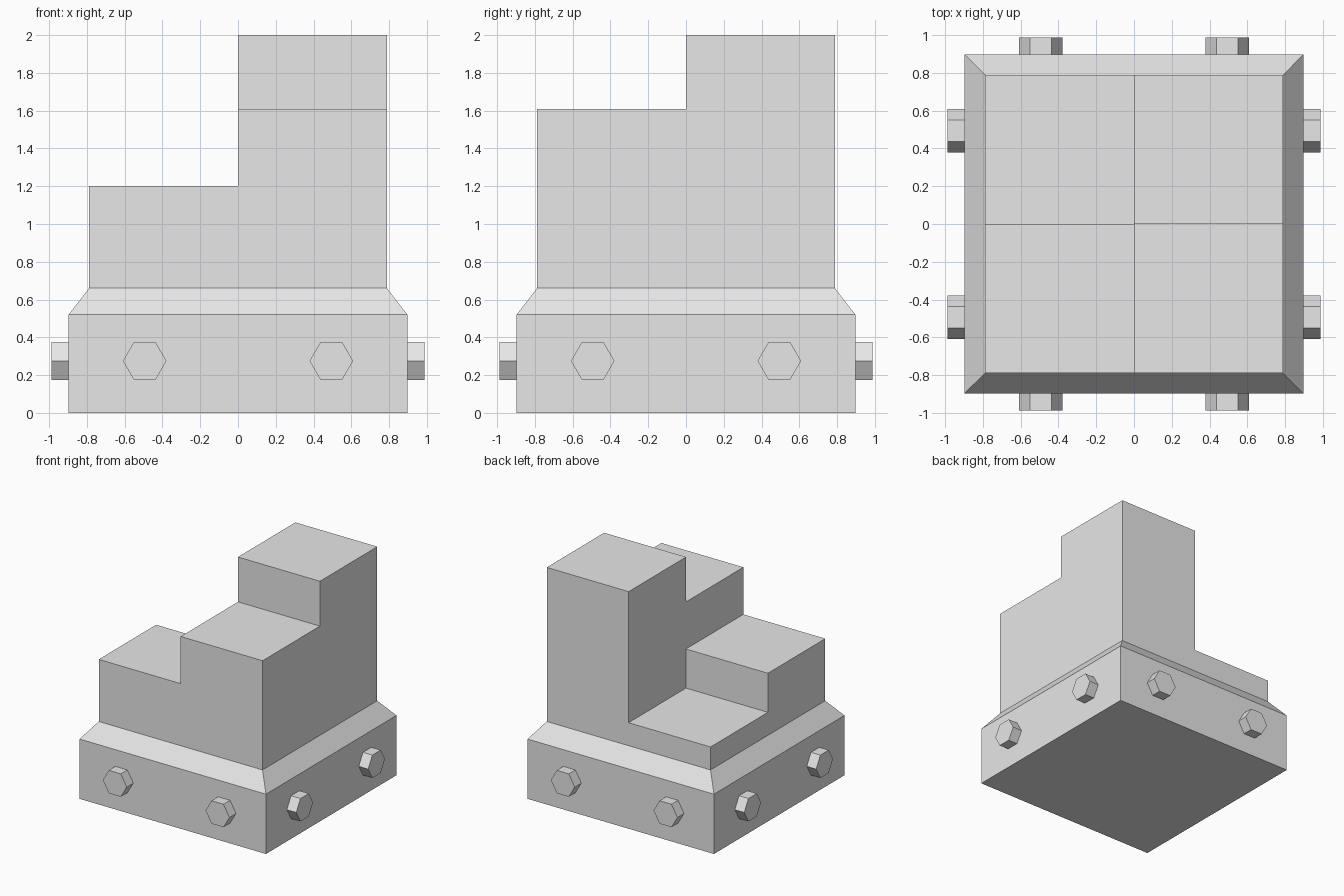
import bpy, bmesh, math
from mathutils import Matrix

if "Cube" in bpy.data.objects:
    bpy.data.objects.remove(bpy.data.objects["Cube"])

grey = bpy.data.materials.new("light grey")
grey.diffuse_color = (0.8, 0.8, 0.8, 1)
grey.use_nodes = True
grey.node_tree.nodes["Principled BSDF"].inputs["Base Color"].default_value = grey.diffuse_color

BASE, TOP = 0.897, 0.788           # half widths of plinth and stepped block
BASE_Z, BEVEL_Z = 0.52, 0.66


def finish(name, bm):
    bmesh.ops.recalc_face_normals(bm, faces=bm.faces)
    mesh = bpy.data.meshes.new(name)
    bm.to_mesh(mesh)
    bm.free()
    mesh.materials.append(grey)
    obj = bpy.data.objects.new(name, mesh)
    bpy.context.collection.objects.link(obj)
    return obj


def box(bm, x0, x1, y0, y1, z0, z1):
    m = Matrix.Translation(((x0 + x1) / 2, (y0 + y1) / 2, (z0 + z1) / 2))
    m = m @ Matrix.Diagonal((x1 - x0, y1 - y0, z1 - z0, 1))
    return bmesh.ops.create_cube(bm, size=1, matrix=m)["verts"]


# Plinth: square slab whose top is extruded into a sloping shoulder
bm = bmesh.new()
box(bm, -BASE, BASE, -BASE, BASE, 0, BASE_Z)
top = max(bm.faces, key=lambda f: f.calc_center_median().z)
new = bmesh.ops.extrude_face_region(bm, geom=[top])["geom"]
for v in [g for g in new if isinstance(g, bmesh.types.BMVert)]:
    v.co = (math.copysign(TOP, v.co.x), math.copysign(TOP, v.co.y), BEVEL_Z)
if top.is_valid:
    bm.faces.remove(top)
finish("plinth", bm)

# Four square columns climbing around the centre like a spiral stair
columns = [("back_left_step", -1, 1, 0.86), ("front_left_step", -1, -1, 1.2),
           ("front_right_step", 1, -1, 1.61), ("back_right_step", 1, 1, 2.0)]
for name, sx, sy, height in columns:
    bm = bmesh.new()
    xs, ys = sorted((0, sx * TOP)), sorted((0, sy * TOP))
    box(bm, *xs, *ys, BEVEL_Z, height)
    finish(name, bm)

# Hexagonal bolt heads, two on each side of the plinth
SINK, OUT = 0.02, 0.987
for side, label in enumerate(("front", "right", "back", "left")):
    for x in (-0.494, 0.494):
        bm = bmesh.new()
        place = (Matrix.Rotation(side * math.pi / 2, 4, "Z")
                 @ Matrix.Translation((x, -(BASE - SINK + OUT) / 2, 0.275))
                 @ Matrix.Rotation(math.pi / 2, 4, "X")
                 @ Matrix.Rotation(math.pi / 6, 4, "Z"))
        bmesh.ops.create_cone(bm, cap_ends=True, segments=6, radius1=0.115,
                              radius2=0.115, depth=OUT - BASE + SINK)
        # turn the hexagon so that corners point sideways, flats up and down
        if max(abs(v.co.x) for v in bm.verts) > 0.11:
            place = place @ Matrix.Rotation(-math.pi / 6, 4, "Z")
        bm.transform(place)
        finish(label + "_bolt", bm)
